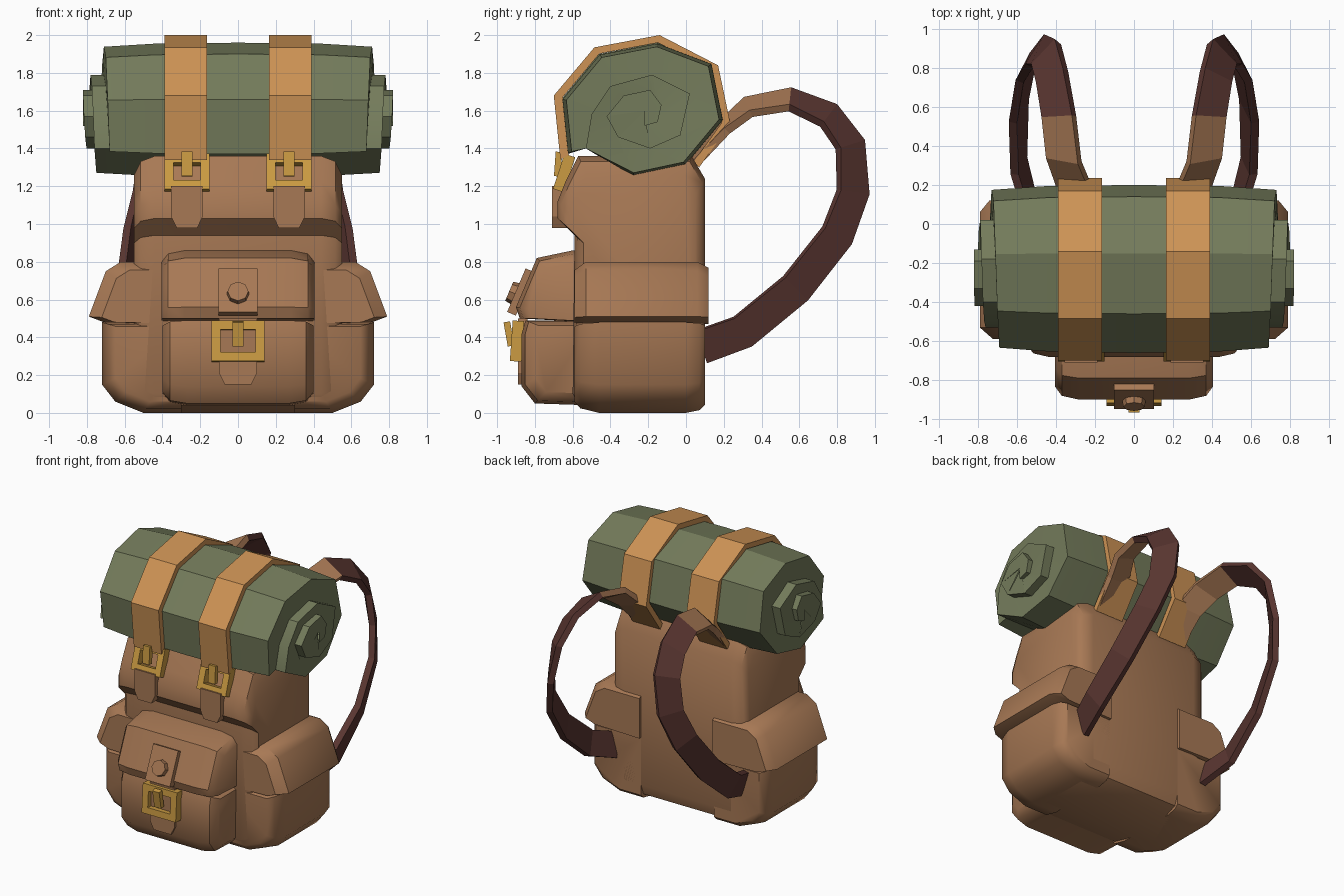
import bpy, bmesh, math
from mathutils import Vector, Matrix

if "Cube" in bpy.data.objects:
    bpy.data.objects.remove(bpy.data.objects["Cube"])


def material(name, rgb):
    m = bpy.data.materials.new(name)
    m.diffuse_color = (*rgb, 1)
    m.use_nodes = True
    m.node_tree.nodes["Principled BSDF"].inputs["Base Color"].default_value = m.diffuse_color
    return m


BROWN = material("brown canvas", (0.39, 0.19, 0.09))
GREEN = material("green blanket", (0.175, 0.2, 0.105))
TAN = material("tan leather", (0.61, 0.29, 0.09))
MAROON = material("dark maroon leather", (0.1, 0.036, 0.03))
GOLD = material("gold metal", (0.6, 0.33, 0.055))


def finish(name, bm, mats, smooth=None, recalc=True):
    if recalc:
        bmesh.ops.recalc_face_normals(bm, faces=bm.faces)
    me = bpy.data.meshes.new(name)
    bm.to_mesh(me)
    bm.free()
    ob = bpy.data.objects.new(name, me)
    bpy.context.collection.objects.link(ob)
    for m in mats:
        me.materials.append(m)
    if smooth:
        bpy.ops.object.select_all(action='DESELECT')
        ob.select_set(True)
        bpy.context.view_layer.objects.active = ob
        bpy.ops.object.shade_smooth_by_angle(angle=math.radians(smooth))
    return ob


def skin(name, rings, mats, smooth=None, switch=None):
    """Join equal rings of points into a capped tube; second colour from ring `switch`."""
    bm = bmesh.new()
    vs = [[bm.verts.new(p) for p in r] for r in rings]
    n = len(rings[0])
    for i in range(len(vs) - 1):
        for j in range(n):
            k = (j + 1) % n
            f = bm.faces.new((vs[i][j], vs[i][k], vs[i + 1][k], vs[i + 1][j]))
            f.material_index = int(switch is not None and i >= switch)
    bm.faces.new(vs[0])
    f = bm.faces.new(vs[-1])
    f.material_index = int(switch is not None)
    return finish(name, bm, mats, smooth)


def pillow(name, profile, steps, anchor, axis, mat, side=1, smooth=40):
    """Loft a profile along x or y, scaling it about the anchor at each step."""
    rings = []
    for t, s in steps:
        pts = [(anchor[0] + (u - anchor[0]) * s, anchor[1] + (v - anchor[1]) * s) for u, v in profile]
        rings.append([(t, u, v) if axis == 'x' else (u * side, t, v) for u, v in pts])
    return skin(name, rings, [mat], smooth)


def both(steps):
    return [(-t, s) for t, s in reversed(steps)] + steps


def boxes(name, parts, mat, matrix):
    bm = bmesh.new()
    for c, size, tilt in parts:
        m = matrix @ Matrix.Translation(c) @ Matrix.Rotation(math.radians(tilt), 4, 'X')
        bmesh.ops.create_cube(bm, size=1, matrix=m @ Matrix.Diagonal((*size, 1)))
    return finish(name, bm, [mat])


def buckle(name, centre, w, h, b, tilt):
    m = Matrix.Translation(centre) @ Matrix.Rotation(math.radians(tilt), 4, 'X')
    d = 0.06
    parts = [((s * (w - b) / 2, 0, 0), (b, d, h), 0) for s in (1, -1)]
    parts += [((0, 0, s * (h - b) / 2), (w - 2 * b, d, b), 0) for s in (1, -1)]
    parts += [((0, -0.045, 0.035), (0.056, 0.035, 0.13), 14)]
    boxes(name, parts, GOLD, m)


# Main bag with bulging lid
pillow("bag_body", [(-.4, 0), (-.03, 0), (.07, .04), (.1, .12), (.1, 1.24), (.03, 1.36), (-.57, 1.36),
                    (-.64, 1.22), (-.68, 1.12), (-.68, 1.03), (-.59, .94), (-.6, .1), (-.56, .04)],
       both([(.44, 1), (.515, .96), (.55, .86)]), (-.25, .65), 'x', BROWN)

# Front pocket and its flap
pillow("front_pocket", [(-.5, .04), (-.8, .05), (-.87, .14), (-.87, .42), (-.85, .49), (-.5, .49)],
       both([(.27, 1), (.36, .95), (.4, .8)]), (-.5, .35), 'x', BROWN)
pillow("front_pocket_flap", [(-.5, .86), (-.6, .86), (-.79, .82), (-.9, .56), (-.88, .5), (-.5, .48)],
       both([(.28, 1), (.37, .95), (.405, .83)]), (-.5, .5), 'x', BROWN)

# Side pockets and flaps
for s, side in ((1, "right"), (-1, "left")):
    pillow(side + "_pocket", [(.3, 0), (.5, 0), (.65, .06), (.72, .15), (.72, .48), (.3, .48)],
           [(-.59, .83), (-.56, .93), (-.46, 1), (.0, 1), (.07, .96), (.1, .88)], (.3, .35), 'y', BROWN, s)
    pillow(side + "_pocket_flap", [(.3, .8), (.62, .8), (.7, .75), (.79, .51), (.71, .48), (.3, .47)],
           [(-.59, .86), (-.53, 1), (.06, 1), (.12, .9)], (.3, .48), 'y', BROWN, s)

# Front closure: tabs, stud and buckle
slope = Matrix.Translation((0, -.875, .64)) @ Matrix.Rotation(math.radians(-23), 4, 'X')
boxes("flap_tab", [((0, 0, 0), (.205, .05, .25), 0)], BROWN, slope)
bm = bmesh.new()
bmesh.ops.create_cone(bm, cap_ends=True, segments=8, radius1=.06, radius2=.055, depth=.035,
                      matrix=slope @ Matrix.Translation((0, -.04, -.02)) @ Matrix.Rotation(math.pi / 2, 4, 'X'))
finish("flap_stud", bm, [BROWN])
pillow("pocket_tab", [(-.1, .5), (-.1, .21), (-.07, .15), (.07, .15), (.1, .21), (.1, .5)],
       [(-.84, 1), (-.89, 1)], (0, .3), 'y', BROWN, smooth=None)
buckle("pocket_buckle", (0, -.895, .38), .28, .215, .048, -4)

# Blanket roll: clockwise spiral in (y, z), inner turns standing further out
path = [(-.63, 1.37), (-.66, 1.66), (-.46, 1.9), (-.15, 1.96), (.14, 1.85), (.2, 1.55), (0, 1.31), (-.28, 1.25),
        (-.53, 1.4), (-.5, 1.58), (-.4, 1.73), (-.18, 1.79), (.02, 1.69), (-.03, 1.47), (-.19, 1.4),
        (-.36, 1.46), (-.42, 1.57), (-.33, 1.68), (-.19, 1.71), (-.13, 1.63), (-.15, 1.54), (-.22, 1.52)]
CY, CZ = -.22, 1.6


def half_width(i):
    return .68 + .01 * i if i <= 8 else min(.76 + .007 * (i - 8), .82)


def roll_point(i, k, w):
    """Point i of the spiral at fraction k of half width w; the outer turn is barrelled."""
    if i >= len(path):
        return Vector((k * w, CY, CZ))
    s = 1 - .06 * abs(k) ** 3 if i < 8 else 1
    return Vector((k * w, CY + (path[i][0] - CY) * s, CZ + (path[i][1] - CZ) * s))


bm = bmesh.new()
ks = (-1, -.62, 0, .62, 1)


def roll_face(pts, direction):
    f = bm.faces.new([bm.verts.new(p) for p in pts])
    f.normal_update()
    if f.normal.dot(direction) < 0:
        f.normal_flip()


for i in range(len(path) - 1):
    a, b = half_width(i), half_width(i + 1)
    for k0, k1 in zip(ks, ks[1:]):
        q = [roll_point(i, k0, a), roll_point(i, k1, a), roll_point(i + 1, k1, b), roll_point(i + 1, k0, b)]
        mid = sum(q, Vector()) / 4
        roll_face(q, Vector((0, mid.y - CY, mid.z - CZ)))
    for k in (-1, 1):
        q = [roll_point(i, k, a), roll_point(i + 1, k, b), roll_point(i + 9, k, b)]
        if i + 8 < len(path):
            q.append(roll_point(i + 8, k, a))
        roll_face(q, Vector((k, 0, 0)))
w0 = half_width(0)
for k0, k1 in zip(ks, ks[1:]):
    roll_face([roll_point(0, k0, w0), roll_point(0, k1, w0), roll_point(8, k1, w0), roll_point(8, k0, w0)],
              Vector((0, 0, -1)))
bmesh.ops.remove_doubles(bm, verts=bm.verts, dist=.0005)
finish("blanket_roll", bm, [GREEN], smooth=25, recalc=False)

# Roll straps, buckles and hanging strap ends
wrap = [(-.665, 1.34), (-.7, 1.68), (-.485, 1.935), (-.14, 2.0), (.17, 1.84), (.235, 1.53), (.07, 1.3)]
# Shoulder strap centre line: x, y, z, twist in degrees
shoulder = [(.29, .04, 1.33, 10), (.31, .2, 1.51, 15), (.36, .33, 1.62, 25), (.385, .55, 1.66, 30),
            (.42, .755, 1.575, 40), (.45, .87, 1.42, 48), (.49, .885, 1.17, 58), (.55, .8, .94, 66),
            (.59, .58, .66, 70), (.59, .3, .43, 76), (.53, .08, .35, 78)]
for s, side in ((1, "right"), (-1, "left")):
    rings = []
    for y, z in wrap:
        iy, iz = CY + (y - CY) * .9, CZ + (z - CZ) * .9
        rings.append([(s * .163, y, z), (s * .39, y, z), (s * .39, iy, iz), (s * .163, iy, iz)])
    skin(side + "_roll_strap", rings, [TAN])
    tip = [(.187, 1.2), (.187, 1.04), (.215, .98), (.325, .98), (.355, 1.04), (.355, 1.2)]
    pillow(side + "_strap_end", tip, [(-.6, 1), (-.71, 1)], (.27, 1.1), 'y', BROWN, s, None)
    buckle(side + "_roll_buckle", (s * .27, -.645, 1.27), .24, .195, .048, -18)

    rings = []
    for i, (x, y, z, a) in enumerate(shoulder):
        p, q = shoulder[max(i - 1, 0)], shoulder[min(i + 1, len(shoulder) - 1)]
        t = Vector((0, q[1] - p[1], q[2] - p[2])).normalized()
        n = Vector((0, -t.z, t.y))
        ca, sa = math.cos(math.radians(a)), math.sin(math.radians(a))
        wide = Vector((ca, 0, 0)) - n * sa
        thick = n * ca + Vector((sa, 0, 0))
        c = Vector((x, y, z))
        ring = [c + wide * u * .09 + thick * v * .022 for u, v in ((-1, -1), (1, -1), (1, 1), (-1, 1))]
        rings.append([(s * v.x, v.y, v.z) for v in ring])
    skin(side + "_shoulder_strap", rings, [BROWN, MAROON], None, 3)
